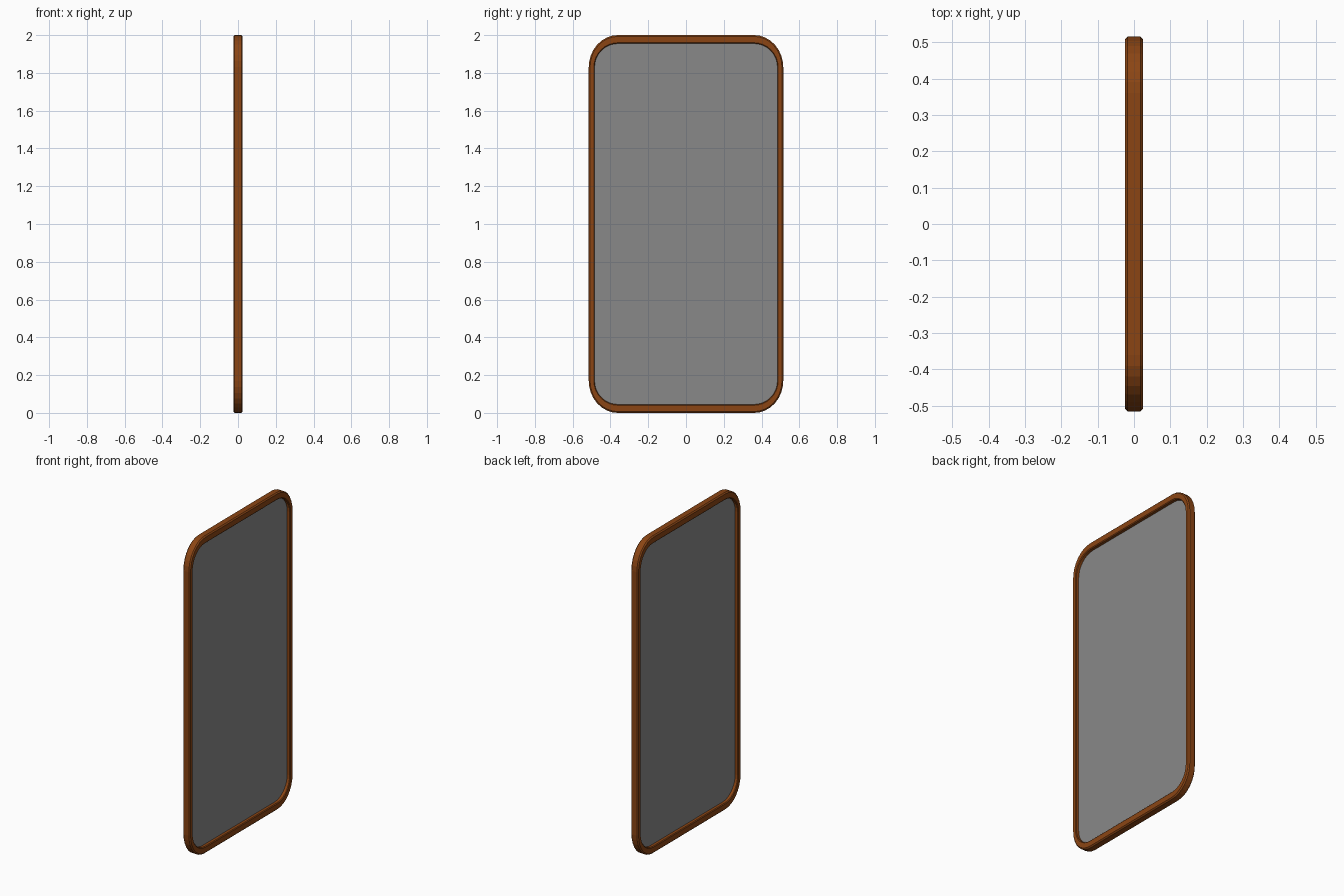
import bpy, bmesh
from math import pi, sin, cos

if "Cube" in bpy.data.objects:
    bpy.data.objects.remove(bpy.data.objects["Cube"])

CENTRE_Y, CENTRE_Z = 0.36, 0.83   # corner centres, measured from the middle
STEPS = 8                         # segments per rounded corner


def material(name, colour):
    m = bpy.data.materials.new(name)
    m.use_nodes = True
    m.diffuse_color = colour
    bsdf = m.node_tree.nodes["Principled BSDF"]
    bsdf.inputs["Base Color"].default_value = colour
    bsdf.inputs["Roughness"].default_value = 0.6
    return m


def ring(bm, x, ry, rz):
    """Rounded rectangle loop in the YZ plane."""
    verts = []
    for q, (sy, sz) in enumerate([(1, 1), (-1, 1), (-1, -1), (1, -1)]):
        for i in range(STEPS + 1):
            a = (q + i / STEPS) * pi / 2
            verts.append(bm.verts.new((x, sy * CENTRE_Y + ry * cos(a),
                                       1 + sz * CENTRE_Z + rz * sin(a))))
    return verts


def bridge(bm, a, b):
    n = len(a)
    for i in range(n):
        j = (i + 1) % n
        bm.faces.new((a[i], a[j], b[j], b[i]))


def finish(bm, name, mat):
    bmesh.ops.recalc_face_normals(bm, faces=bm.faces)
    mesh = bpy.data.meshes.new(name)
    bm.to_mesh(mesh)
    bm.free()
    mesh.materials.append(mat)
    obj = bpy.data.objects.new(name, mesh)
    bpy.context.collection.objects.link(obj)
    return obj


wood = material("brown wood", (0.258, 0.06, 0.007, 1))
silver = material("grey glass", (0.25, 0.25, 0.25, 1))

# Frame: chamfered section swept round the rounded rectangle
section = [(-0.018, 0.155, 0.17), (-0.025, 0.148, 0.163),
           (-0.025, 0.128, 0.13), (-0.021, 0.124, 0.125)]
section += [(-x, ry, rz) for x, ry, rz in reversed(section)]
bm = bmesh.new()
rings = [ring(bm, *p) for p in section]
for a, b in zip(rings, rings[1:] + rings[:1]):
    bridge(bm, a, b)
finish(bm, "frame", wood)

# Glass pane: thin slab held in the middle of the frame
bm = bmesh.new()
front, back = (ring(bm, x, 0.126, 0.127) for x in (0.004, -0.004))
bridge(bm, front, back)
bm.faces.new(front)
bm.faces.new(back)
finish(bm, "glass_pane", silver)
